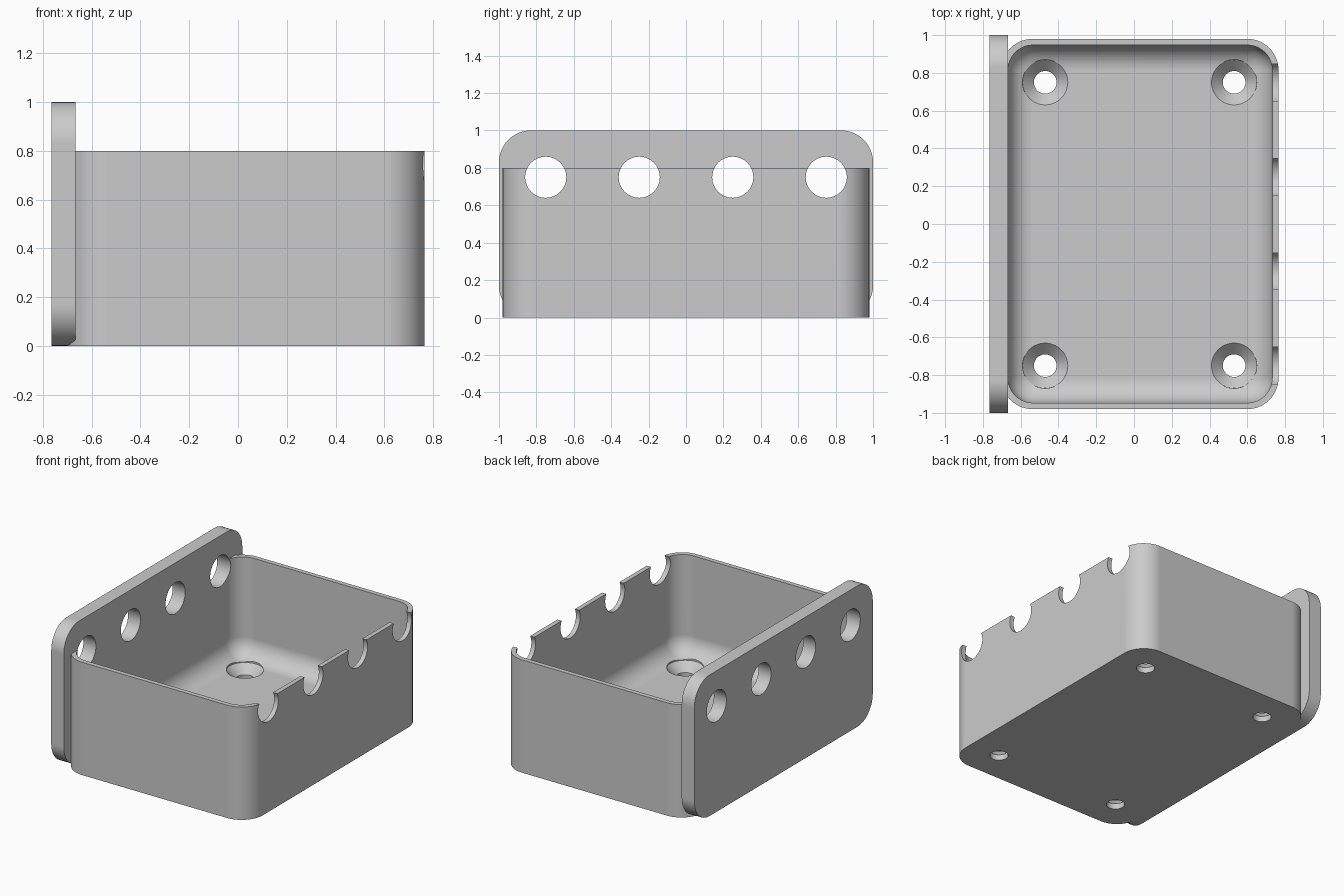
import bpy
import bmesh
import math
from mathutils import Matrix, Vector

if "Cube" in bpy.data.objects:
    bpy.data.objects.remove(bpy.data.objects["Cube"], do_unlink=True)

HOLE_Y = (-0.75, -0.25, 0.25, 0.75)
SCREWS = [(x, y) for x in (-0.47, 0.53) for y in (-0.75, 0.75)]

grey = bpy.data.materials.new("plain grey")
grey.use_nodes = True
colour = (0.6, 0.6, 0.6, 1)
grey.diffuse_color = colour
grey.node_tree.nodes["Principled BSDF"].inputs["Base Color"].default_value = colour


def make_object(name, bm):
    bmesh.ops.recalc_face_normals(bm, faces=bm.faces)
    mesh = bpy.data.meshes.new(name)
    bm.to_mesh(mesh)
    bm.free()
    mesh.materials.append(grey)
    ob = bpy.data.objects.new(name, mesh)
    bpy.context.collection.objects.link(ob)
    return ob


def rounded_block(name, low, high, radius, axis, floor=False):
    """Block with rounded edges along one axis, and optionally around its floor."""
    low, high = Vector(low), Vector(high)
    bm = bmesh.new()
    bmesh.ops.create_cube(bm, size=1)
    for v in bm.verts:
        v.co = (low + high) / 2 + v.co * (high - low)
    edges = []
    for e in bm.edges:
        a, b = (v.co for v in e.verts)
        along = abs((b - a).normalized()[axis]) > 0.9
        at_floor = floor and max(a.z, b.z) < low.z + 0.001
        if along or at_floor:
            edges.append(e)
    bmesh.ops.bevel(bm, geom=edges, offset=radius, segments=12,
                    profile=0.5, affect='EDGES')
    return make_object(name, bm)


def add_cone(bm, r_low, r_high, z_low, z_high, x, y):
    bmesh.ops.create_cone(bm, cap_ends=True, segments=48, radius1=r_low,
                          radius2=r_high, depth=z_high - z_low,
                          matrix=Matrix.Translation((x, y, (z_low + z_high) / 2)))


def combine(target, other, operation):
    mod = target.modifiers.new(operation.lower(), 'BOOLEAN')
    mod.operation = operation
    mod.solver = 'EXACT'
    mod.object = other
    bpy.context.view_layer.objects.active = target
    bpy.ops.object.modifier_apply(modifier=mod.name)
    bpy.data.objects.remove(other, do_unlink=True)


# Tray shell with a filleted cavity
tray = rounded_block("tray_with_mounting_plate", (-0.702, -0.98, 0), (0.765, 0.98, 0.8), 0.165, 2)
cavity = rounded_block("cavity_cutter", (-0.667, -0.947, 0.1), (0.732, 0.947, 1.3), 0.132, 2, True)
combine(tray, cavity, 'DIFFERENCE')

# Tall mounting plate on the right-hand side
plate = rounded_block("mounting_plate", (-0.765, -1, 0), (-0.6665, 1, 1), 0.17, 0)
combine(tray, plate, 'UNION')

# Round holes through the plate, leaving open notches in the opposite rim
bm = bmesh.new()
for y in HOLE_Y:
    bmesh.ops.create_cone(bm, cap_ends=True, segments=48, radius1=0.11, radius2=0.11, depth=2,
                          matrix=Matrix.Translation((0, y, 0.75)) @ Matrix.Rotation(math.pi / 2, 4, 'Y'))
combine(tray, make_object("side_hole_cutter", bm), 'DIFFERENCE')

# Countersunk screw holes: shank, sloped seat, and head clearance
shank, seat, head = bmesh.new(), bmesh.new(), bmesh.new()
for x, y in SCREWS:
    add_cone(shank, 0.06, 0.06, -0.1, 0.3, x, y)
    add_cone(seat, 0.06, 0.12, 0.04, 0.1, x, y)
    add_cone(head, 0.12, 0.12, 0.0995, 0.3, x, y)
for name, part in (("shank_cutter", shank), ("seat_cutter", seat), ("head_cutter", head)):
    combine(tray, make_object(name, part), 'DIFFERENCE')

# Smooth fillets with crisp edges
bpy.ops.object.select_all(action='DESELECT')
tray.select_set(True)
bpy.context.view_layer.objects.active = tray
bpy.ops.object.shade_smooth_by_angle(angle=math.radians(30))
normals = tray.modifiers.new("even_normals", 'WEIGHTED_NORMAL')
normals.keep_sharp = True
